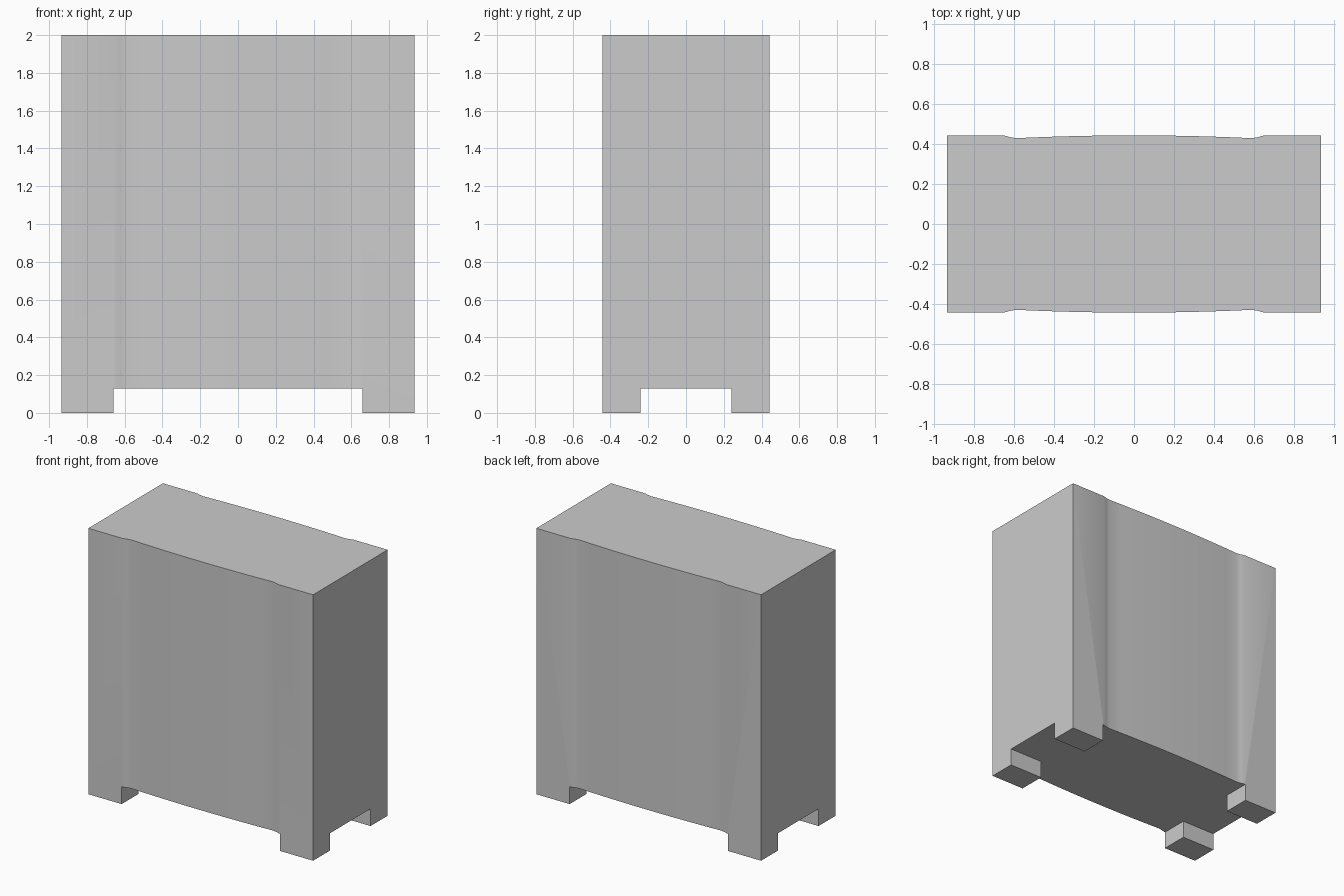
import bpy, bmesh, math

if "Cube" in bpy.data.objects:
    bpy.data.objects.remove(bpy.data.objects["Cube"])

W, D, H = 0.935, 0.443, 2.0        # half width, half depth, height
FOOT_X, FOOT_Y, FOOT_H = 0.658, 0.24, 0.13


def prism(name, outline, z0, z1):
    """Extrude a closed outline between two heights."""
    bm = bmesh.new()
    face = bm.faces.new([bm.verts.new((x, y, z0)) for x, y in outline])
    top = bmesh.ops.extrude_face_region(bm, geom=[face])["geom"]
    for v in top:
        if isinstance(v, bmesh.types.BMVert):
            v.co.z = z1
    bmesh.ops.recalc_face_normals(bm, faces=bm.faces)
    mesh = bpy.data.meshes.new(name)
    bm.to_mesh(mesh)
    bm.free()
    obj = bpy.data.objects.new(name, mesh)
    bpy.context.collection.objects.link(obj)
    return obj


# Front outline: flat ends, small step in, gently bowed centre
bow = [(x, D - 0.014 * (x / 0.59) ** 2)
       for x in [-0.59 + 1.18 * i / 12 for i in range(13)]]
step = [(0.62, D - 0.009), (0.65, D)]
edge = [(-W, D)] + [(-x, y) for x, y in reversed(step)] + bow + step + [(W, D)]
outline = edge + [(-x, -y) for x, y in edge]
cabinet = prism("cabinet_body", outline, 0, H)

# Cross-shaped cutter under the body leaves four corner feet
quarter = [(1.2, FOOT_Y), (FOOT_X, FOOT_Y), (FOOT_X, 0.7)]
half = quarter + [(-x, y) for x, y in reversed(quarter)]
cutter = prism("foot_gap_cutter", half + [(-x, -y) for x, y in half], -0.2, FOOT_H)

mod = cabinet.modifiers.new("foot_gaps", "BOOLEAN")
mod.object = cutter
mod.operation = "DIFFERENCE"
mod.solver = "EXACT"
bpy.context.view_layer.objects.active = cabinet
cabinet.select_set(True)
bpy.ops.object.modifier_apply(modifier=mod.name)
bpy.data.objects.remove(cutter)

# Smooth the bowed faces, keep the box edges sharp
bpy.ops.object.shade_smooth_by_angle(angle=math.radians(30))
